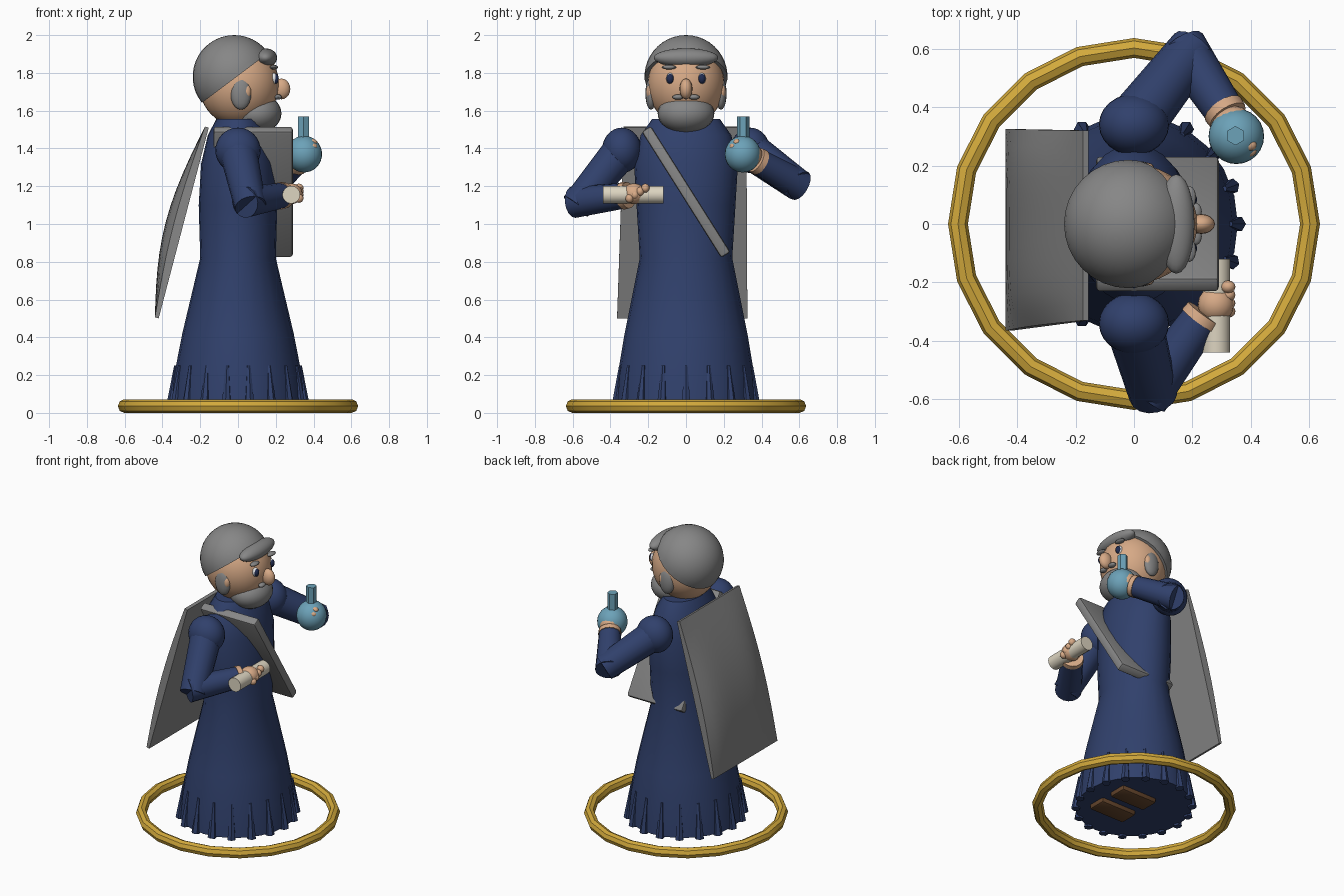
import bpy, bmesh, math
from mathutils import Vector, Matrix

old = bpy.data.objects.get("Cube")
if old:
    bpy.data.objects.remove(old, do_unlink=True)


def material(name, rgb):
    m = bpy.data.materials.new(name)
    m.use_nodes = True
    m.diffuse_color = (*rgb, 1)
    m.node_tree.nodes["Principled BSDF"].inputs["Base Color"].default_value = (*rgb, 1)
    return m


BLUE = material("robe blue", (0.03, 0.052, 0.15))
GREY = material("hair grey", (0.24, 0.24, 0.24))
SKIN = material("skin", (0.68, 0.40, 0.24))
GOLD = material("gold", (0.65, 0.40, 0.045))
TEAL = material("flask teal", (0.15, 0.36, 0.48))
CREAM = material("paper cream", (0.72, 0.66, 0.53))
BROWN = material("shoe brown", (0.13, 0.06, 0.025))
WHITE = material("eye white", (0.85, 0.85, 0.85))
NAVY = material("eye navy", (0.015, 0.025, 0.08))


def finish(name, bm, mat, smooth=40):
    bmesh.ops.recalc_face_normals(bm, faces=bm.faces)
    me = bpy.data.meshes.new(name)
    bm.to_mesh(me)
    bm.free()
    ob = bpy.data.objects.new(name, me)
    bpy.context.collection.objects.link(ob)
    me.materials.append(mat)
    if smooth:
        bpy.ops.object.select_all(action='DESELECT')
        ob.select_set(True)
        bpy.context.view_layer.objects.active = ob
        bpy.ops.object.shade_smooth_by_angle(angle=math.radians(smooth))
    return ob


def ball(name, pos, radii, mat, seg=24, cut=None):
    bm = bmesh.new()
    bmesh.ops.create_uvsphere(bm, u_segments=seg, v_segments=seg * 2 // 3, radius=1)
    bmesh.ops.transform(bm, verts=bm.verts, matrix=Matrix.Translation(pos) @ Matrix.Diagonal((*radii, 1)))
    if cut:
        bmesh.ops.bisect_plane(bm, geom=bm.verts[:] + bm.edges[:] + bm.faces[:],
                               plane_co=cut[0], plane_no=cut[1], clear_inner=True)
        bmesh.ops.holes_fill(bm, edges=[e for e in bm.edges if e.is_boundary])
    return finish(name, bm, mat)


def rod(name, a, b, r1, r2, mat, seg=16, smooth=40):
    a, b = Vector(a), Vector(b)
    bm = bmesh.new()
    bmesh.ops.create_cone(bm, cap_ends=True, segments=seg, radius1=r1, radius2=r2, depth=(b - a).length)
    turn = (b - a).to_track_quat('Z', 'Y').to_matrix().to_4x4()
    bmesh.ops.transform(bm, verts=bm.verts, matrix=Matrix.Translation((a + b) / 2) @ turn)
    return finish(name, bm, mat, smooth)


def block(name, pos, size, mat, bevel, tilt=0):
    bm = bmesh.new()
    bmesh.ops.create_cube(bm, size=1)
    bmesh.ops.scale(bm, verts=bm.verts, vec=size)
    bmesh.ops.bevel(bm, geom=bm.edges[:], offset=bevel, segments=2, profile=0.5, affect='EDGES')
    bmesh.ops.transform(bm, verts=bm.verts, matrix=Matrix.Translation(pos) @ Matrix.Rotation(tilt, 4, 'X'))
    return finish(name, bm, mat)


# Gold ground ring
bm = bmesh.new()
RING, SIDES = 20, 8
loops = []
for i in range(RING):
    a = math.tau * i / RING
    loops.append([])
    for j in range(SIDES):
        b = math.tau * j / SIDES
        r = 0.602 + 0.034 * math.cos(b)
        loops[-1].append(bm.verts.new((r * math.cos(a), r * math.sin(a), 0.036 + 0.036 * math.sin(b))))
for i in range(RING):
    p, q = loops[i], loops[(i + 1) % RING]
    for j in range(SIDES):
        k = (j + 1) % SIDES
        bm.faces.new((p[j], q[j], q[k], p[k]))
finish("ground_ring", bm, GOLD)

# Robe body: oval rings given as height, depth radius, width radius
profile = [(0.03, 0.355, 0.375), (0.2, 0.338, 0.362), (0.42, 0.295, 0.325), (0.82, 0.2, 0.245),
           (1.1, 0.208, 0.262), (1.32, 0.195, 0.275), (1.47, 0.16, 0.24), (1.555, 0.115, 0.18)]
bm = bmesh.new()
loops = [[bm.verts.new((rx * math.cos(math.tau * i / 24), ry * math.sin(math.tau * i / 24), z))
          for i in range(24)] for z, rx, ry in profile]
for p, q in zip(loops, loops[1:]):
    for i in range(24):
        k = (i + 1) % 24
        bm.faces.new((p[i], p[k], q[k], q[i]))
bm.faces.new(loops[0])
bm.faces.new(loops[-1])
finish("robe", bm, BLUE)

# Hem folds
for i in range(18):
    c, s = math.cos(math.tau * i / 18), math.sin(math.tau * i / 18)
    rod("hem_fold", (0.355 * c, 0.375 * s, 0.02), (0.328 * c, 0.35 * s, 0.25), 0.028, 0.01, BLUE, 6, 0)

# Shoes
for side in (-1, 1):
    block("shoe", (0.09, 0.1 * side, 0.035), (0.27, 0.13, 0.07), BROWN, 0.015)

# Head, hair and beard
ball("head", (0.005, 0, 1.74), (0.212, 0.203, 0.222), SKIN, 32)
ball("hair", (-0.02, 0, 1.78), (0.22, 0.22, 0.22), GREY, 32, ((0, 0, 1.785), (-0.75, 0, 1)))
ball("fringe", (0.145, 0, 1.88), (0.062, 0.17, 0.05), GREY)
ball("beard", (0.1, 0, 1.585), (0.13, 0.15, 0.105), GREY)
ball("nose", (0.23, 0, 1.715), (0.047, 0.034, 0.055), SKIN, 16)
for side in (-1, 1):
    ball("side_hair", (0.015, 0.185 * side, 1.69), (0.055, 0.03, 0.085), GREY, 16)
    ball("ear", (0.045, 0.19 * side, 1.7), (0.025, 0.02, 0.04), SKIN, 12)
    ball("eye_white", (0.188, 0.083 * side, 1.77), (0.022, 0.022, 0.03), WHITE, 16)
    ball("iris", (0.199, 0.084 * side, 1.769), (0.017, 0.019, 0.026), NAVY, 16)
    ball("eyebrow", (0.19, 0.09 * side, 1.83), (0.022, 0.04, 0.012), GREY, 12)
    ball("moustache", (0.212, 0.042 * side, 1.672), (0.02, 0.03, 0.014), GREY, 12)

# Arms: shoulder, elbow and wrist for each side
arms = {"right": ((0, -0.34, 1.39), (0.06, -0.56, 1.12), (0.23, -0.325, 1.15)),
        "left": ((0, 0.34, 1.39), (0.185, 0.575, 1.22), (0.31, 0.385, 1.33))}
for side, (shoulder, elbow, wrist) in arms.items():
    s, e, w = Vector(shoulder), Vector(elbow), Vector(wrist)
    ball(side + "_shoulder", s, (0.12, 0.105, 0.12), BLUE)
    rod(side + "_upper_arm", s, e + (e - s).normalized() * 0.035, 0.1, 0.084, BLUE)
    d = (w - e).normalized()
    rod(side + "_forearm", e - d * 0.04, w, 0.084, 0.068, BLUE)
    rod(side + "_wrist", w - d * 0.01, w + d * 0.022, 0.073, 0.07, SKIN)

# Right hand holding a paper roll
ball("right_hand", (0.28, -0.275, 1.16), (0.062, 0.062, 0.055), SKIN, 16)
rod("paper_roll", (0.282, -0.44, 1.155), (0.282, -0.12, 1.155), 0.047, 0.047, CREAM)
for i in range(4):
    ball("right_finger", (0.322, -0.215 - 0.028 * i, 1.19 - 0.018 * i), (0.025, 0.022, 0.024), SKIN, 12)

# Left hand holding a round flask
ball("left_hand", (0.34, 0.325, 1.365), (0.075, 0.08, 0.07), SKIN, 16)
ball("flask", (0.35, 0.3, 1.37), (0.095, 0.095, 0.097), TEAL)
rod("flask_neck", (0.347, 0.302, 1.44), (0.347, 0.302, 1.57), 0.033, 0.033, TEAL, 6, 0)
for y, z in ((0.25, 1.41), (0.27, 1.432)):
    ball("left_finger", (0.395, y, z), (0.025, 0.02, 0.018), SKIN, 12)

# Slanted slab across the chest
block("chest_slab", (0.08, 0, 1.17), (0.42, 0.058, 0.79), GREY, 0.014, math.atan2(0.41, 0.65))

# Back panel: flat inside, cushioned outside
bm = bmesh.new()
N = 12
inner, outer = [], []
for i in range(N + 1):
    u = i / N
    rows = ([], [])
    for j in range(N + 1):
        v = 2 * j / N - 1
        x, z = -0.155 - 0.265 * u, 1.51 - 1.01 * u
        y = -0.005 - 0.015 * u + v * (0.325 + 0.02 * u)
        bulge = 0.02 + 0.075 * math.sin(math.pi * u) * (1 - 0.6 * v ** 4)
        rows[0].append(bm.verts.new((x, y, z)))
        rows[1].append(bm.verts.new((x - bulge, y, z + 0.006)))
    inner.append(rows[0])
    outer.append(rows[1])
for grid in (inner, outer):
    for i in range(N):
        for j in range(N):
            bm.faces.new((grid[i][j], grid[i][j + 1], grid[i + 1][j + 1], grid[i + 1][j]))
for k in range(N):
    for e in (0, N):
        bm.faces.new((inner[e][k], inner[e][k + 1], outer[e][k + 1], outer[e][k]))
        bm.faces.new((inner[k][e], inner[k + 1][e], outer[k + 1][e], outer[k][e]))
finish("back_panel", bm, GREY)
